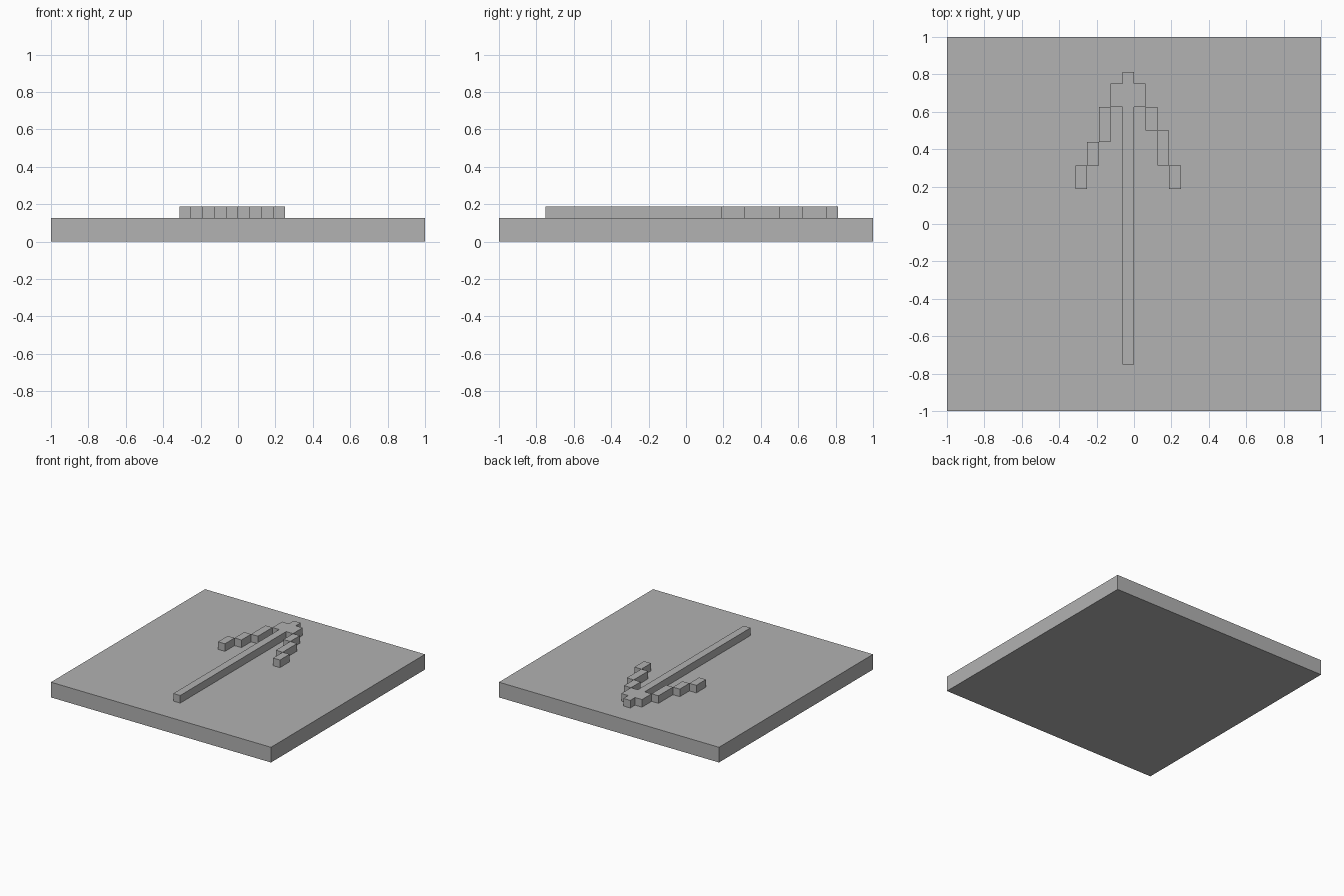
import bpy
import bmesh

cube = bpy.data.objects.get("Cube")
if cube:
    bpy.data.objects.remove(cube, do_unlink=True)

U = 1 / 16            # grid unit shared by every part
BASE_TOP = 2 * U
RELIEF_TOP = 3 * U

grey = bpy.data.materials.new("plain_grey")
grey.use_nodes = True
grey.diffuse_color = (0.445, 0.445, 0.445, 1)
grey.node_tree.nodes["Principled BSDF"].inputs["Base Color"].default_value = grey.diffuse_color


def prism(name, outline, z0, z1):
    """Extrude a counter-clockwise outline, given in grid units, from z0 to z1."""
    bm = bmesh.new()
    face = bm.faces.new([bm.verts.new((x * U, y * U, z0)) for x, y in outline])
    top = bmesh.ops.extrude_face_region(bm, geom=[face])["geom"]
    bmesh.ops.translate(bm, vec=(0, 0, z1 - z0),
                        verts=[v for v in top if isinstance(v, bmesh.types.BMVert)])
    bmesh.ops.recalc_face_normals(bm, faces=bm.faces)
    mesh = bpy.data.meshes.new(name)
    bm.to_mesh(mesh)
    bm.free()
    mesh.materials.append(grey)
    obj = bpy.data.objects.new(name, mesh)
    bpy.context.collection.objects.link(obj)
    return obj


def block(name, x0, x1, y0, y1, z0=BASE_TOP, z1=RELIEF_TOP):
    return prism(name, [(x0, y0), (x1, y0), (x1, y1), (x0, y1)], z0, z1)


# Square slab
block("base_slab", -16, 16, -16, 16, 0, BASE_TOP)

# Arrow shaft with its stepped tip, one connected raised piece
prism("arrow_shaft_and_tip",
      [(-1, -12), (0, -12), (0, 10), (1, 10), (1, 12), (0, 12),
       (0, 13), (-1, 13), (-1, 12), (-2, 12), (-2, 10), (-1, 10)],
      BASE_TOP, RELIEF_TOP)

# Stepped barbs: one-unit-wide blocks meeting corner to corner
for side, start, step, levels in (("left", 1, 1, (10, 8, 5, 3)),
                                  ("right", -3, -1, (10, 7, 5, 3))):
    for i, (y1, y0) in enumerate(zip(levels, levels[1:])):
        x = start + i * step
        block(f"{side}_barb_step_{i + 1}", x, x + 1, y0, y1)
